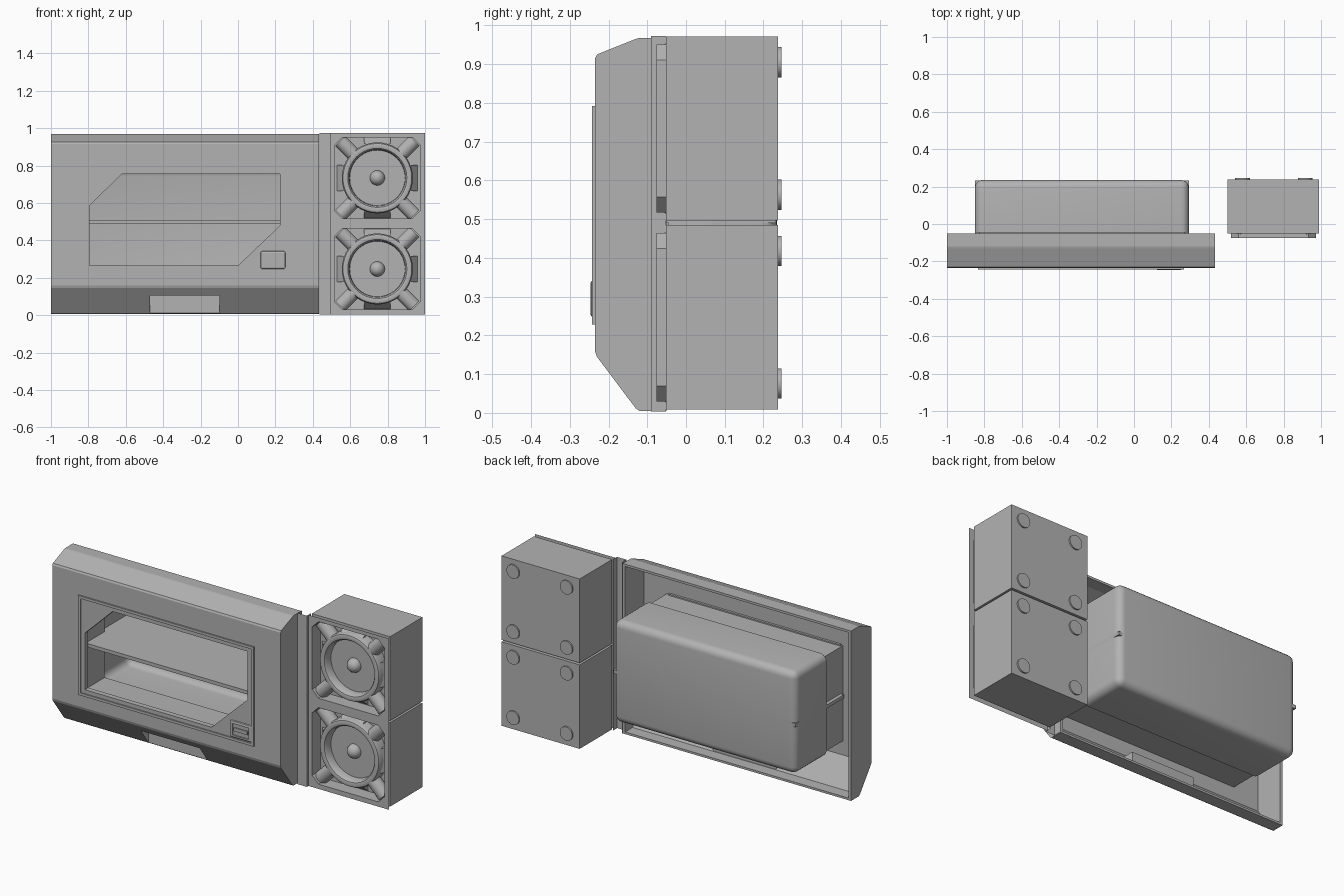
import bpy, bmesh, math
from mathutils import Matrix, Vector

if "Cube" in bpy.data.objects:
    bpy.data.objects.remove(bpy.data.objects["Cube"])

grey = bpy.data.materials.new("mid_grey")
grey.use_nodes = True
colour = (0.45, 0.45, 0.45, 1)
grey.diffuse_color = colour
grey.node_tree.nodes["Principled BSDF"].inputs["Base Color"].default_value = colour


def finish(name, bm, smooth=False):
    bmesh.ops.recalc_face_normals(bm, faces=bm.faces)
    mesh = bpy.data.meshes.new(name)
    bm.to_mesh(mesh)
    bm.free()
    mesh.materials.append(grey)
    ob = bpy.data.objects.new(name, mesh)
    bpy.context.collection.objects.link(ob)
    if smooth:
        activate(ob)
        bpy.ops.object.shade_smooth_by_angle(angle=math.radians(35))
    return ob


def activate(ob):
    bpy.ops.object.select_all(action='DESELECT')
    ob.select_set(True)
    bpy.context.view_layer.objects.active = ob


def prism(name, points, a, b, axis="y", caps=True):
    """Extrude an outline: (x, z) along y, or (y, z) along x."""
    bm = bmesh.new()
    place = (lambda p, t: (p[0], t, p[1])) if axis == "y" else (lambda p, t: (t, p[0], p[1]))
    near = [bm.verts.new(place(p, a)) for p in points]
    far = [bm.verts.new(place(p, b)) for p in points]
    n = len(points)
    for i in range(n):
        j = (i + 1) % n
        bm.faces.new((near[i], near[j], far[j], far[i]))
    if caps:
        bm.faces.new(near)
        bm.faces.new(far)
    return finish(name, bm)


def rect(x0, x1, z0, z1, chamfer=0):
    c = chamfer
    if not c:
        return [(x0, z0), (x1, z0), (x1, z1), (x0, z1)]
    return [(x0 + c, z0), (x1 - c, z0), (x1, z0 + c), (x1, z1 - c),
            (x1 - c, z1), (x0 + c, z1), (x0, z1 - c), (x0, z0 + c)]


def box(name, x0, x1, y0, y1, z0, z1):
    return prism(name, rect(x0, x1, z0, z1), y0, y1)


def modify(ob, kind, **settings):
    mod = ob.modifiers.new(kind, kind)
    for key, value in settings.items():
        setattr(mod, key, value)
    activate(ob)
    bpy.ops.object.modifier_apply(modifier=mod.name)


def cut(ob, *cutters):
    for c in cutters:
        modify(ob, 'BOOLEAN', object=c, operation='DIFFERENCE', solver='EXACT')
        bpy.data.objects.remove(c)


def sheet(name, y, *loops):
    """Flat upright sheet; later loops are holes in the first."""
    bm = bmesh.new()
    for loop in loops:
        vs = [bm.verts.new((x, y, z)) for x, z in loop]
        for i, v in enumerate(vs):
            bm.edges.new((v, vs[i - 1]))
    bmesh.ops.triangle_fill(bm, use_beauty=True, edges=bm.edges[:], normal=(0, -1, 0))
    ob = finish(name, bm)
    if sum(p.normal.y for p in ob.data.polygons) > 0:
        ob.data.flip_normals()
    return ob


def lathe(name, profile, x, z):
    """Spin an (r, y) profile round the y axis."""
    bm = bmesh.new()
    vs = [bm.verts.new((r, y, 0)) for r, y in profile]
    es = [bm.edges.new(pair) for pair in zip(vs, vs[1:])]
    bmesh.ops.spin(bm, geom=vs + es, cent=(0, 0, 0), axis=(0, 1, 0),
                   angle=math.tau, steps=40)
    bmesh.ops.remove_doubles(bm, verts=bm.verts, dist=0.0005)
    bmesh.ops.translate(bm, verts=bm.verts, vec=(x, 0, z))
    return finish(name, bm, True)


# Front panel: hollow fascia with sloped top and bottom, window and finger notch
outer = [(-.05, .005), (-.12, .005), (-.13, .012), (-.23, .145), (-.235, .16),
         (-.235, .915), (-.23, .925), (-.13, .965), (-.12, .968), (-.05, .968)]
inner = [(0, .017), (-.117, .017), (-.22, .155), (-.22, .913), (-.12, .955), (0, .955)]
panel = prism("front_panel", outer, -1, .432, "x")
hollow = prism("hollow", inner, -.985, .417, "x")
cut(hollow, box("pocket", -.482, -.088, -.4, -.118, -.1, .117))
cut(panel, hollow, box("notch", -.47, -.1, -.4, -.13, -.1, .105),
    box("window", -.82, .255, -.4, -.1, .24, .78))

# Door frame with a cut-corner opening and raised rim
opening = [(-.795, .265), (0, .265), (.225, .48), (.225, .755), (-.62, .755), (-.795, .585)]
door = sheet("door", -.237, rect(-.82, .257, .238, .782), opening)
modify(door, 'SOLIDIFY', thickness=.03, offset=-1)
rim = sheet("door_rim", -.243, rect(-.833, .267, .228, .792), rect(-.818, .252, .243, .777))
modify(rim, 'SOLIDIFY', thickness=.02, offset=-1)

# Latch
latch = box("latch", .12, .255, -.247, -.23, .247, .342)
modify(latch, 'BEVEL', width=.012, segments=2, affect='EDGES')
cut(latch, box("recess", .137, .238, -.3, -.24, .262, .327))
box("latch_bar", .145, .23, -.246, -.238, .285, .305)

# Rear housing: rounded open shell, collar and inner shelf
housing = box("rear_housing", -.85, .293, -.09, .235, .215, .795)
bevel = dict(width=.04, segments=5, limit_method='ANGLE')
modify(housing, 'BEVEL', **bevel)
cavity = box("cavity", -.838, .281, -.2, .223, .227, .783)
modify(cavity, 'BEVEL', **bevel)
trim = box("trim", -1, .5, -.3, -.045, .1, .9)
cut(housing, cavity, trim)
activate(housing)
bpy.ops.object.shade_smooth_by_angle(angle=math.radians(35))
collar = box("collar", -.83, .273, -.225, -.03, .235, .775)
cut(collar, box("bore", -.815, .258, -.5, .2, .25, .76))
box("shelf", -.85, .293, -.2, .232, .49, .51)

# Hinge strip and speaker baffle, thin sheets
CX = .745
CENTRES = {"lower": .247, "upper": .734}
octagons = {k: rect(CX - .227, CX + .227, z - .217, z + .217, .04) for k, z in CENTRES.items()}
sheet("baffle", -.076, rect(.495, 1, .003, .973), *octagons.values())
sheet("hinge_strip", -.09, rect(.437, .495, .003, .973))
for i, (x, y0, y1) in enumerate([(.437, -.09, -.052), (.495, -.09, -.052)]):
    bm = bmesh.new()
    bm.faces.new([bm.verts.new(p) for p in
                  [(x, y0, .003), (x, y1, .003), (x, y1, .973), (x, y0, .973)]])
    finish(f"hinge_lip_{i + 1}", bm)

# Speakers
FLOOR = 0
for key, cz in CENTRES.items():
    cab = box(f"{key}_cabinet", .5, .99, -.052, .238, cz - .238, cz + .238)
    cut(cab, prism("well", octagons[key], -.2, FLOOR))
    prism(f"{key}_surround", octagons[key], -.076, -.051, caps=False)

    lathe(f"{key}_cone", [(.19, FLOOR), (.19, -.055), (.184, -.066), (.172, -.07),
                          (.158, -.066), (.15, -.055), (.148, -.02), (0, -.02)], CX, cz)
    dome = [(.04 * math.cos(t * math.pi / 12), -.02 - .04 * math.sin(t * math.pi / 12))
            for t in range(7)]
    lathe(f"{key}_dome", dome, CX, cz)

    for i in range(4):
        # Diagonal round struts into the corners
        bm = bmesh.new()
        a = math.radians(45 + 90 * i)
        out = Vector((math.cos(a), 0, math.sin(a)))
        spot = Matrix.Translation(Vector((CX, -.03, cz)) + out * .225)
        turn = out.to_track_quat('Z', 'Y').to_matrix().to_4x4()
        bmesh.ops.create_cone(bm, cap_ends=True, segments=20, radius1=.038, radius2=.038,
                              depth=.11, matrix=spot @ turn)
        finish(f"{key}_strut_{i + 1}", bm, True)

        # Sloped basket ribs between the struts
        rib = prism(f"{key}_rib_{i + 1}", [(.18, FLOOR), (.215, FLOOR), (.18, -.045)],
                    -.07, .07, "x")
        tilt = Matrix(((0, 1, 0), (0, 0, 1), (1, 0, 0))).to_4x4()
        rib.data.transform(Matrix.Translation((CX, 0, cz))
                           @ Matrix.Rotation(math.pi / 2 * i, 4, 'Y')
                           @ Matrix(((0, 1, 0, 0), (0, 0, 1, 0), (1, 0, 0, 0), (0, 0, 0, 1))))

    # Round feet on the back
    for x in (.58, .915):
        for dz in (-.171, .171):
            lathe(f"{key}_foot", [(0, .246), (.039, .246), (.039, .237)], x, cz + dz)
